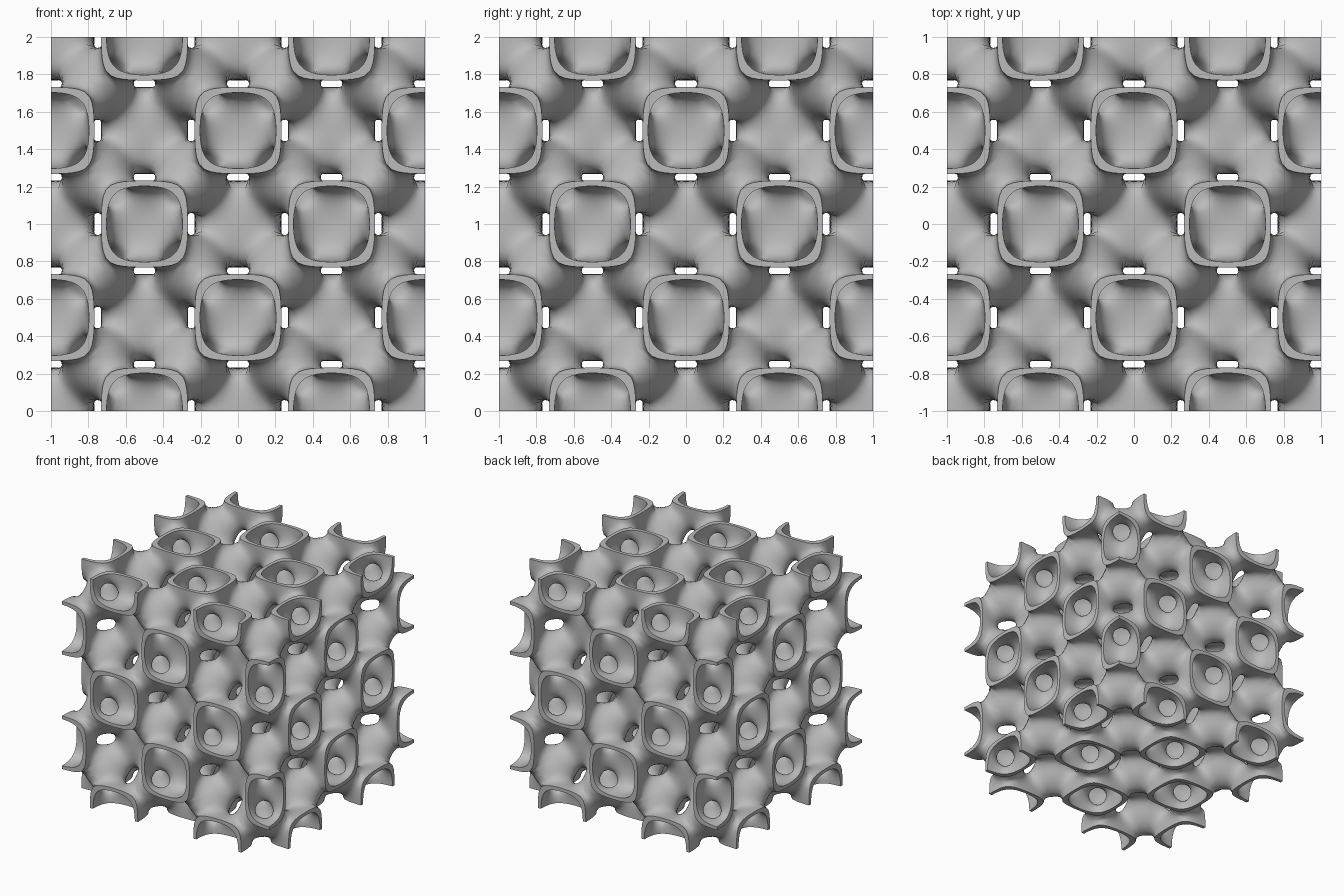
import bpy
import math
from mathutils import Vector

old = bpy.data.objects.get("Cube")
if old:
    bpy.data.objects.remove(old, do_unlink=True)

STEPS = 9           # grid steps along one mirror block
BLOCK = 0.5         # block edge length, half a period
WALL = 0.5          # level offset on either side of the middle surface
TAU = math.tau


# Periodic surface function and its gradient
def field(p):
    cx, cy, cz = (math.cos(TAU * a) for a in p)
    dx, dy, dz = (math.cos(2 * TAU * a) for a in p)
    return 4 * cx * cy * cz - (dx * dy + dy * dz + dz * dx)


def gradient(p):
    c = [math.cos(TAU * a) for a in p]
    s = [math.sin(TAU * a) for a in p]
    d = [math.cos(2 * TAU * a) for a in p]
    g = Vector()
    for i in range(3):
        j, k = (i + 1) % 3, (i + 2) % 3
        g[i] = TAU * 4 * s[i] * (c[i] * (d[j] + d[k]) - c[j] * c[k])
    return g


def project(p, level):
    p = p.copy()
    for _ in range(6):
        g = gradient(p)
        p += g * ((level - field(p)) / max(g.length_squared, 1e-6))
    return p


def cells(n):
    return [(i, j, k) for i in range(n) for j in range(n) for k in range(n)]


# Middle surface of one block, cut out of a grid of tetrahedra
points, triangles, edge_ids = [], [], {}
grid = {q: Vector(q) * (BLOCK / STEPS) for q in cells(STEPS + 1)}
value = {q: field(p) for q, p in grid.items()}
axis_orders = [q for q in cells(3) if len(set(q)) == 3]


def crossing(a, b):
    key = (min(a, b), max(a, b))
    if key not in edge_ids:
        a, b = key
        edge_ids[key] = len(points)
        points.append(grid[a].lerp(grid[b], value[a] / (value[a] - value[b])))
    return edge_ids[key]


def add_triangle(a, b, c):
    pa, pb, pc = points[a], points[b], points[c]
    facing = (pb - pa).cross(pc - pa).dot(gradient((pa + pb + pc) / 3))
    triangles.append((a, b, c) if facing > 0 else (a, c, b))


for cell in cells(STEPS):
    for order in axis_orders:
        corner = list(cell)
        tet = [tuple(corner)]
        for axis in order:
            corner[axis] += 1
            tet.append(tuple(corner))
        inside = [q for q in tet if value[q] > 0]
        outside = [q for q in tet if value[q] <= 0]
        if len(inside) == 2:
            (a, b), (c, d) = inside, outside
            ring = [crossing(a, c), crossing(a, d), crossing(b, d), crossing(b, c)]
            add_triangle(ring[0], ring[1], ring[2])
            add_triangle(ring[0], ring[2], ring[3])
        elif inside and outside:
            add_triangle(*[crossing(a, b) for a in inside for b in outside])


# Even out the triangles; points on block sides stay on those sides
def sides(p):
    return {(i, e) for i in range(3) for e in (0, BLOCK) if abs(p[i] - e) < 1e-6}


points = [project(p, 0) for p in points]
on_sides = [sides(p) for p in points]
neighbours = [set() for _ in points]
for tri in triangles:
    for a in tri:
        neighbours[a] |= {b for b in tri if b != a and on_sides[a] <= on_sides[b]}
for _ in range(6):
    relaxed = []
    for p, near, held in zip(points, neighbours, on_sides):
        if near and len(held) < 2:
            p = p.lerp(sum((points[n] for n in near), Vector()) / len(near), 0.5)
        relaxed.append(project(p, 0))
    points = relaxed

# Both skins of the wall
outer = [project(p, WALL) for p in points]
inner = [project(p, -WALL) for p in points]


# Mirror the block into a four by four by four lattice, welding shared points
def place(p, index):
    return Vector([-1 + (BLOCK * i + a if i % 2 == 0 else BLOCK * (i + 1) - a)
                   for a, i in zip(p, index)])


verts, faces, welded, open_edges = [], [], {}, set()
for index in cells(4):
    ids = []
    for mid, out, inn in zip(points, outer, inner):
        key = tuple(round(a, 5) + 0.0 for a in place(mid, index))
        if key not in welded:
            welded[key] = len(verts)
            for skin in (out, inn):
                verts.append(place(skin, index) + Vector((0, 0, 1)))
        ids.append(welded[key])
    for tri in triangles:
        a, b, c = (ids[n] for n in tri)
        if sum(index) % 2:
            b, c = c, b
        faces.append((a, b, c))
        faces.append((c + 1, b + 1, a + 1))
        for edge in ((a, b), (b, c), (c, a)):
            if edge[::-1] in open_edges:
                open_edges.remove(edge[::-1])
            else:
                open_edges.add(edge)

# Flat rims where the wall meets the outside of the cube
skin_count = len(faces)
faces += [(b, a, a + 1, b + 1) for a, b in sorted(open_edges)]

mesh = bpy.data.meshes.new("porous_lattice")
mesh.from_pydata(verts, [], faces)
mesh.polygons.foreach_set("use_smooth", [n < skin_count for n in range(len(faces))])
mesh.update()

grey = bpy.data.materials.new("plain_grey")
grey.use_nodes = True
colour = (0.5, 0.5, 0.5, 1)
grey.diffuse_color = colour
grey.node_tree.nodes["Principled BSDF"].inputs["Base Color"].default_value = colour
mesh.materials.append(grey)

lattice = bpy.data.objects.new("porous_lattice", mesh)
bpy.context.scene.collection.objects.link(lattice)
